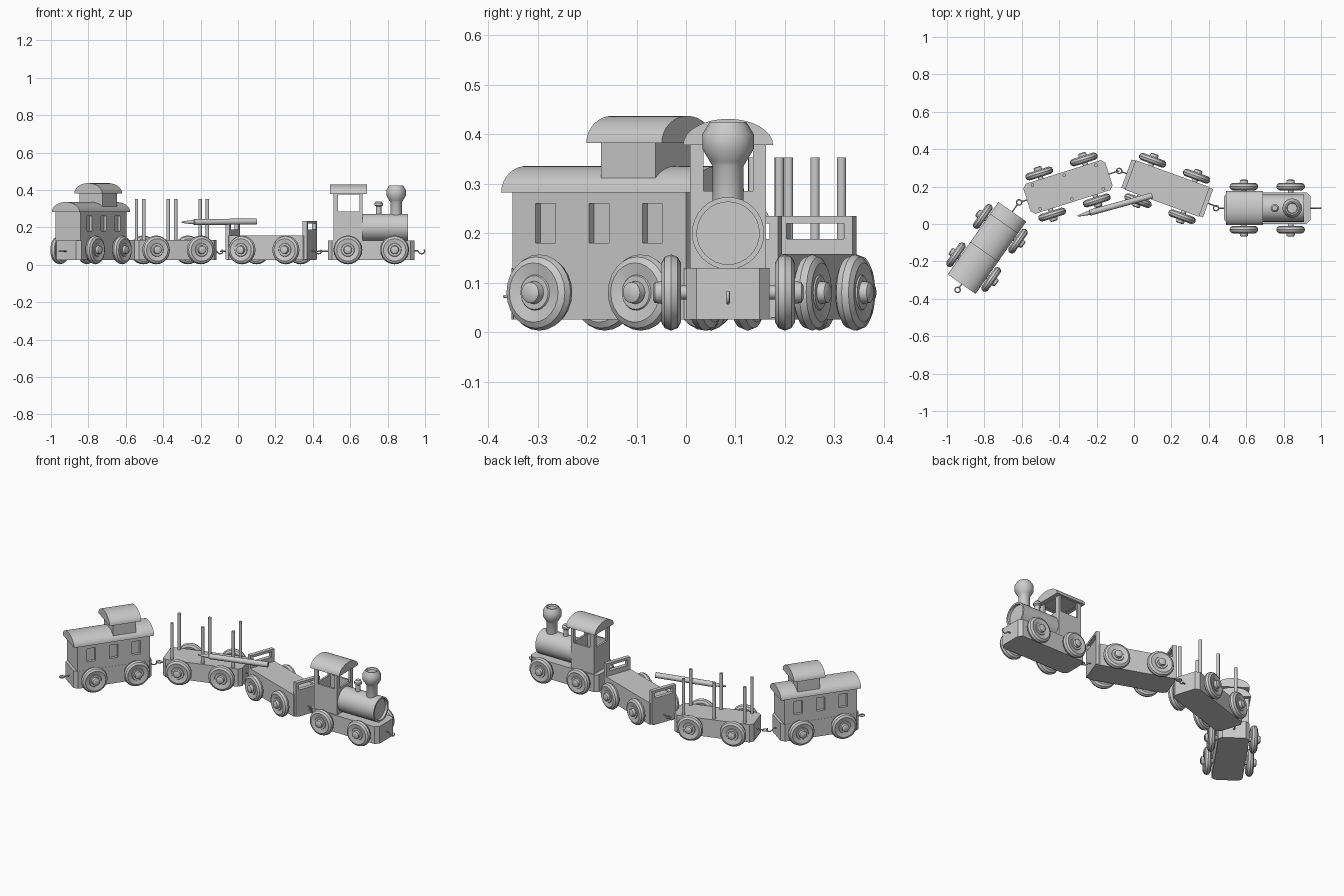
import bpy, bmesh
from math import pi, sin, cos, radians
from mathutils import Matrix, Vector

if "Cube" in bpy.data.objects:
    bpy.data.objects.remove(bpy.data.objects["Cube"])

paint = bpy.data.materials.new("plain_grey")
paint.use_nodes = True
GREY = (0.6, 0.6, 0.6, 1)
paint.diffuse_color = GREY
paint.node_tree.nodes["Principled BSDF"].inputs["Base Color"].default_value = GREY

parts = []
frame = Matrix()  # placement of the car being built; +x is its front


def finish(name, bm, local=Matrix()):
    bmesh.ops.recalc_face_normals(bm, faces=bm.faces)
    mesh = bpy.data.meshes.new(name)
    bm.to_mesh(mesh)
    bm.free()
    mesh.materials.append(paint)
    ob = bpy.data.objects.new(name, mesh)
    bpy.context.scene.collection.objects.link(ob)
    ob.matrix_world = frame @ local
    parts.append(ob)
    return ob


def prism(name, outline, depth, local=Matrix()):
    """Extrude a flat outline along local z."""
    bm = bmesh.new()
    face = bm.faces.new([bm.verts.new((a, b, 0)) for a, b in outline])
    top = bmesh.ops.extrude_face_region(bm, geom=[face])["geom"]
    bmesh.ops.translate(bm, vec=(0, 0, depth),
                        verts=[g for g in top if isinstance(g, bmesh.types.BMVert)])
    return finish(name, bm, local)


def box(name, x0, x1, y0, y1, z0, z1):
    return prism(name, [(x0, y0), (x1, y0), (x1, y1), (x0, y1)], z1 - z0,
                 Matrix.Translation((0, 0, z0)))


def lathe(name, profile, local=Matrix(), sides=24):
    """Revolve (radius, height) points round local z."""
    bm = bmesh.new()
    pts = [bm.verts.new((r, 0, h)) for r, h in profile]
    edges = [bm.edges.new(p) for p in zip(pts, pts[1:])]
    bmesh.ops.spin(bm, geom=pts + edges, axis=(0, 0, 1), cent=(0, 0, 0),
                   angle=2 * pi, steps=sides, use_merge=True)
    bmesh.ops.remove_doubles(bm, verts=bm.verts, dist=1e-5)
    return finish(name, bm, local)


def rod(name, radius, start, end, sides=12):
    start, end = Vector(start), Vector(end)
    d = end - start
    local = Matrix.Translation(start) @ d.to_track_quat('Z', 'Y').to_matrix().to_4x4()
    return lathe(name, [(0, 0), (radius, 0), (radius, d.length), (0, d.length)], local, sides)


def arch(name, x0, x1, half, z0, height, steps=16):
    """Solid rounded roof running along x."""
    outline = [(half * cos(pi * i / steps), height * sin(pi * i / steps))
               for i in range(steps + 1)]
    local = Matrix.Translation((x0, 0, z0)) @ Matrix(
        ((0, 0, 1, 0), (1, 0, 0, 0), (0, 1, 0, 0), (0, 0, 0, 1)))
    return prism(name, outline, x1 - x0, local)


def carve(target, *cutters):
    for c in cutters:
        m = target.modifiers.new("cut", 'BOOLEAN')
        m.operation, m.solver, m.object = 'DIFFERENCE', 'EXACT', c
    bpy.context.view_layer.update()
    deps = bpy.context.evaluated_depsgraph_get()
    mesh = bpy.data.meshes.new_from_object(target.evaluated_get(deps))
    target.modifiers.clear()
    target.data = mesh
    for c in cutters:
        parts.remove(c)
        bpy.data.objects.remove(c)


def wire(name, points, radius, closed=False):
    cu = bpy.data.curves.new(name, 'CURVE')
    cu.dimensions, cu.bevel_depth, cu.bevel_resolution = '3D', radius, 2
    cu.use_fill_caps = True
    sp = cu.splines.new('POLY')
    sp.points.add(len(points) - 1)
    for p, co in zip(sp.points, points):
        p.co = (*co, 1)
    sp.use_cyclic_u = closed
    cu.materials.append(paint)
    ob = bpy.data.objects.new(name, cu)
    bpy.context.scene.collection.objects.link(ob)
    ob.matrix_world = frame


HALF, LONG, CUT = 0.084, 0.23, 0.02
WHEEL = [(0, .1), (.035, .1), (.06, .095), (.072, .102), (.077, .115), (.072, .128),
         (.06, .135), (.036, .13), (.034, .133), (.023, .133), (.021, .148), (.014, .152), (0, .152)]


def car(name, x, y, degrees, deck):
    """Chassis, wheels, axles, front hook and rear ring shared by every car."""
    global frame
    frame = Matrix.Translation((x, y, 0)) @ Matrix.Rotation(radians(degrees), 4, 'Z')
    outline = []
    for sx, sy in ((1, 1), (-1, 1), (-1, -1), (1, -1)):
        pair = [(sx * LONG, sy * (HALF - CUT)), (sx * (LONG - CUT), sy * HALF)]
        outline += pair if sx * sy > 0 else pair[::-1]
    prism(name + "_chassis", outline, deck - 0.025, Matrix.Translation((0, 0, 0.025)))
    for ax in (-0.125, 0.125):
        rod(name + "_axle", 0.014, (ax, -0.11, 0.08), (ax, 0.11, 0.08))
        for s in (-1, 1):
            lathe(name + "_wheel", WHEEL, Matrix.Translation((ax, 0, 0.08))
                  @ Matrix.Rotation(-s * pi / 2, 4, 'X'))
    wire(name + "_hook", [(.225, 0, .075), (.248, 0, .075), (.257, 0, .064), (.268, 0, .059),
                          (.28, 0, .062), (.286, 0, .071), (.282, 0, .082)], 0.0035)
    wire(name + "_ring_stem", [(-.225, 0, .072), (-.26, 0, .072)], 0.0035)
    wire(name + "_ring", [(-.274 + .014 * cos(i * pi / 8), .014 * sin(i * pi / 8), .072)
                          for i in range(16)], 0.0035, True)


# Locomotive
car("engine", 0.7125, 0.085, 0, 0.13)
cab = box("cab", -.203, -.048, -.077, .077, .13, .385)
carve(cab,
      box("hollow", -.191, -.06, -.065, .065, .14, .376),
      box("side_windows", -.178, -.064, -.2, .2, .285, .375),
      box("end_windows", -.3, .1, -.05, .05, .285, .375))
arch("cab_roof", -.22, -.024, .091, .378, .053)
along = Matrix.Translation((-.05, 0, .2)) @ Matrix.Rotation(pi / 2, 4, 'Y')
lathe("boiler", [(0, 0), (.073, 0), (.073, .246), (.063, .246), (.063, .23), (0, .23)], along, 32)
lathe("chimney", [(0, .25), (.031, .25), (.031, .335), (.037, .345), (.052, .37), (.052, .4),
                  (.037, .425), (.03, .425), (.026, .415), (0, .415)],
      Matrix.Translation((.133, 0, 0)), 16)
lathe("steam_dome", [(0, .26), (.014, .26), (.014, .312), (.022, .318), (.022, .33),
                     (.014, .34), (0, .34)], Matrix.Translation((.04, 0, 0)), 16)

# Open wagon with slotted end racks
car("wagon", 0.178, 0.19, -20, 0.158)
for s in (-1, 1):
    x0, x1 = sorted((s * .208, s * .232))
    rack = box("end_rack", x0, x1, -.08, .08, .03, .235)
    carve(rack, box("slot", x0 - .05, x1 + .05, -.062, .062, .188, .22))

# Stake wagon
car("stake_car", -0.353, 0.198, 17.5, 0.133)
for px in (-.178, 0, .178):
    for py in (-.066, .066):
        rod("stake", .0095, (px, py, .12), (px, py, .353))

# Caboose with side windows and raised lookout
car("caboose", -0.786, -0.128, 55, 0.13)
cabin = box("cabin", -.214, .214, -HALF + .001, HALF - .001, .128, .288)
carve(cabin, *[box("window", wx - .025, wx + .025, *sorted((s * .066, s * .2)), .18, .26)
               for wx in (-.132, 0, .132) for s in (-1, 1)])
arch("cabin_roof", -.236, .236, .091, .282, .054)
box("lookout", 0, .134, -.076, .076, .3, .386)
arch("lookout_roof", -.026, .16, .091, .382, .055)

# Loose pointed pole resting across the wagons
frame = Matrix()
tip, end = Vector((-.3, .043, .228)), Vector((.098, .152, .232))
pole = Matrix.Translation(tip) @ (end - tip).to_track_quat('Z', 'Y').to_matrix().to_4x4()
size = (end - tip).length
lathe("pole", [(0, 0), (.004, 0), (.012, .065), (.016, .068), (.016, size), (0, size)], pole, 12)

# Smooth round parts while keeping edges crisp
bpy.ops.object.select_all(action='DESELECT')
for ob in parts:
    ob.select_set(True)
bpy.context.view_layer.objects.active = parts[0]
bpy.ops.object.shade_smooth_by_angle(angle=radians(35))
